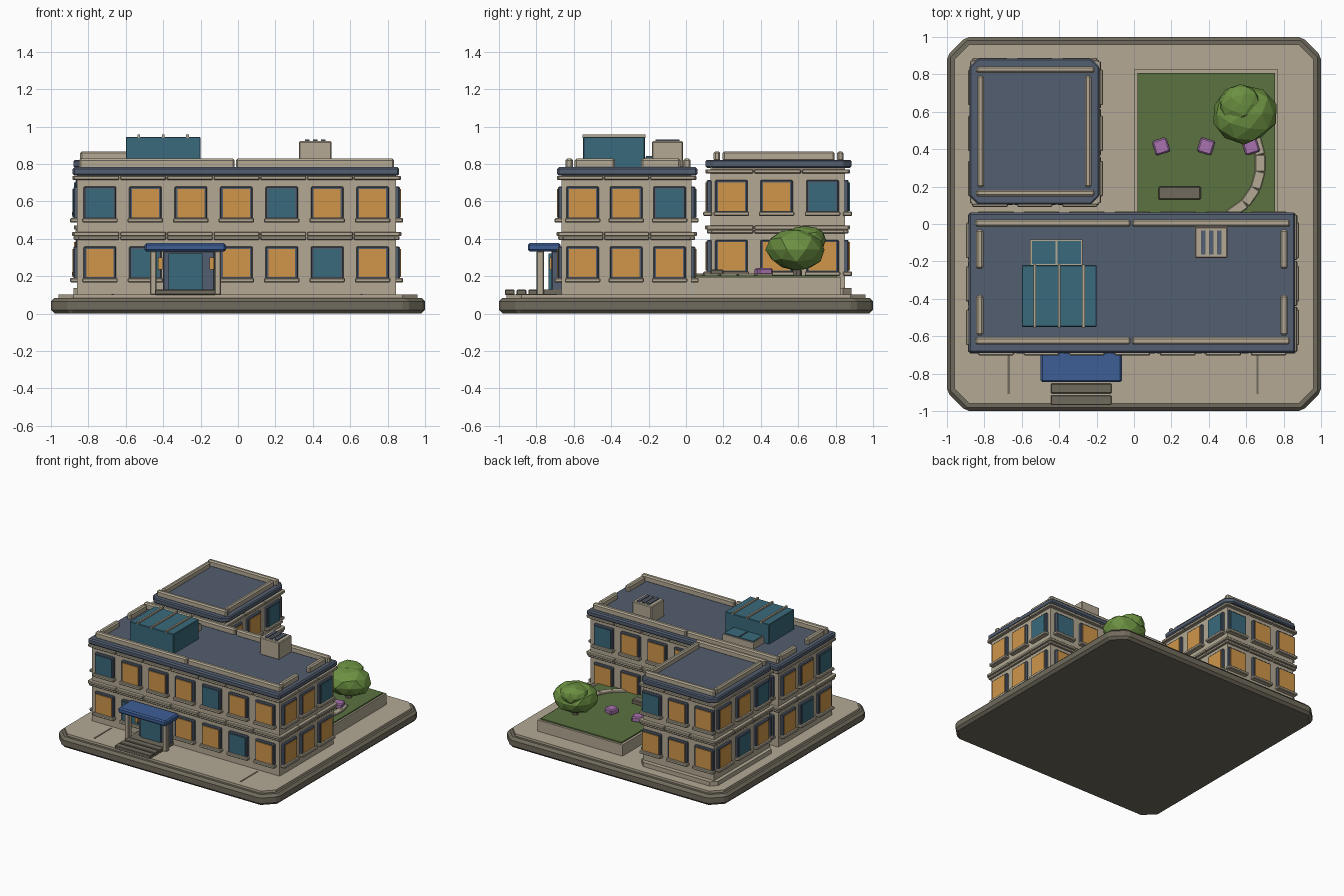
import bpy, bmesh, random
from math import hypot, atan2
from mathutils import Matrix, Vector

old = bpy.data.objects.get("Cube")
if old:
    bpy.data.objects.remove(old, do_unlink=True)
random.seed(4)


def material(name, hex_code):
    srgb = [int(hex_code[i:i + 2], 16) / 255 for i in (0, 2, 4)]
    col = [c / 12.92 if c < 0.04045 else ((c + 0.055) / 1.055) ** 2.4 for c in srgb] + [1]
    m = bpy.data.materials.new(name)
    m.use_nodes = True
    m.diffuse_color = col
    bsdf = m.node_tree.nodes["Principled BSDF"]
    bsdf.inputs["Base Color"].default_value = col
    bsdf.inputs["Roughness"].default_value = 0.8
    return m


STONE = material("pale stone", "b3a994")
DARK = material("dark stone", "716b5d")
SLATE = material("slate blue", "535e70")
TEAL = material("teal glass", "396a7b")
AMBER = material("lit window", "d0964a")
BLUE = material("canopy blue", "3e5f97")
GRASS = material("grass green", "5b7240")
LEAF = material("leaf green", "6c9142")
PINK = material("flower pink", "a974b0")


def finish(name, mat, bm, bevel=0.0):
    me = bpy.data.meshes.new(name)
    bm.to_mesh(me)
    bm.free()
    me.materials.append(mat)
    ob = bpy.data.objects.new(name, me)
    bpy.context.collection.objects.link(ob)
    if bevel:
        mod = ob.modifiers.new("soft edge", "BEVEL")
        mod.width, mod.segments, mod.limit_method = bevel, 1, "ANGLE"
    return ob


def add_box(bm, x, y, z, turn=0.0):
    """Box from (min, max) ranges, optionally turned about its own centre."""
    mid = Vector([(a + b) / 2 for a, b in (x, y, z)])
    size = [abs(b - a) for a, b in (x, y, z)]
    mat = Matrix.Translation(mid) @ Matrix.Rotation(turn, 4, "Z") @ Matrix.Diagonal(size + [1])
    return bmesh.ops.create_cube(bm, size=1, matrix=mat)["verts"]


def boxes(name, mat, items, bevel=0.0):
    bm = bmesh.new()
    for it in items:
        add_box(bm, *it)
    return finish(name, mat, bm, bevel)


def slab(name, mat, x, y, z, chamfer, bevel=0.0):
    """Flat slab with chamfered plan corners."""
    bm = bmesh.new()
    add_box(bm, x, y, z)
    uprights = [e for e in bm.edges if abs(e.verts[0].co.z - e.verts[1].co.z) > 1e-4]
    bmesh.ops.bevel(bm, geom=uprights, offset=chamfer, segments=1, affect="EDGES")
    return finish(name, mat, bm, bevel)


def block(name, x, y, z, across, deep, door_slot=None):
    """Two-storey block: walls, string courses, windows and sills on all four sides."""
    boxes(name + "_walls", STONE, [(x, y, z)])
    frames, lit, teal, sills, bands = [], [], [], [], []
    # side: columns, lowest teal column, span, mapping from (along, out, z) ranges to a box
    sides = {
        "front": (across, 0, x, lambda a, o, h: (a, (y[0] - o[1], y[0] - o[0]), h)),
        "back": (across, 2, x, lambda a, o, h: (a, (y[1] + o[0], y[1] + o[1]), h)),
        "left": (deep, 2, y, lambda a, o, h: ((x[1] + o[0], x[1] + o[1]), a, h)),
        "right": (deep, 0, y, lambda a, o, h: ((x[0] - o[1], x[0] - o[0]), a, h)),
    }
    for side, (cols, start, span, put) in sides.items():
        for floor in (0, 1):
            sill_z = z[0] + 0.085 + 0.32 * floor
            for i, c in enumerate(cols):
                if side == "front" and floor == 0 and i == door_slot:
                    continue
                frames.append(put((c - 0.087, c + 0.087), (-0.01, 0.02),
                                  (sill_z - 0.01, sill_z + 0.175)))
                glass = teal if (i - start - (1 - floor)) % 4 == 0 else lit
                glass.append(put((c - 0.072, c + 0.072), (0, 0.026),
                                 (sill_z + 0.01, sill_z + 0.162)))
                sills.append(put((c - 0.095, c + 0.095), (-0.01, 0.038),
                                 (sill_z - 0.018, sill_z + 0.006)))
        # string courses in short stone lengths
        lo, hi = span[0] - 0.022, span[1] + 0.022
        n = len(cols)
        for k in range(n):
            a = (lo + (hi - lo) * k / n + 0.003, lo + (hi - lo) * (k + 1) / n - 0.003)
            for low, high, out in ((0.295, 0.315, 0.016), (0.315, 0.337, 0.028), (0.615, 0.637, 0.026)):
                bands.append(put(a, (-0.01, out), (z[0] + low, z[0] + high)))
    boxes(name + "_window_frames", SLATE, frames, 0.006)
    boxes(name + "_lit_windows", AMBER, lit)
    boxes(name + "_teal_windows", TEAL, teal)
    boxes(name + "_sills", STONE, sills, 0.005)
    boxes(name + "_string_courses", STONE, bands, 0.004)


# Ground base
slab("base", DARK, (-1, 1), (-1, 1), (0, 0.085), 0.1, 0.02)
slab("paving", STONE, (-0.96, 0.96), (-0.96, 0.96), (0.08, 0.103), 0.08)
boxes("paving_joints", DARK, [((c - 0.006, c + 0.006), (-0.91, -0.69), (0.1, 0.106))
                              for c in (-0.67, 0.66)])

# Main block
cols7 = [-0.738 + 0.243 * i for i in range(7)]
block("main", (-0.86, 0.845), (-0.665, 0.03), (0.1, 0.745), cols7, [-0.553, -0.32, -0.088], 2)
boxes("main_roof", SLATE, [((-0.885, 0.862), (-0.69, 0.062), (0.738, 0.783))], 0.01)
rail = (0.775, 0.83)
parapet = []
for yc in (-0.625, 0.005):
    parapet += [(s, (yc - 0.02, yc + 0.02), rail) for s in ((-0.85, -0.018), (-0.012, 0.835))]
for xc in (-0.825, 0.802):
    parapet += [((xc - 0.02, xc + 0.02), s, rail) for s in ((-0.595, -0.38), (-0.24, -0.03))]
boxes("main_parapet", STONE, parapet, 0.01)

# Rear wing
slab("wing_plinth", STONE, (-0.88, -0.185), (0.105, 0.885), (0.1, 0.138), 0.045)
block("wing", (-0.85, -0.205), (0.13, 0.85), (0.135, 0.79), [-0.77, -0.53, -0.29], [0.243, 0.484, 0.73])
slab("wing_roof", SLATE, (-0.88, -0.185), (0.105, 0.885), (0.78, 0.823), 0.045, 0.008)
rail = (0.815, 0.868)
boxes("wing_parapet", STONE,
      [((-0.845, -0.21), (c - 0.018, c + 0.018), rail) for c in (0.165, 0.825)]
      + [((c - 0.018, c + 0.018), (0.195, 0.795), rail) for c in (-0.82, -0.245)], 0.01)

# Entrance
boxes("door_surround", SLATE, [((-0.4, -0.125), (-0.72, -0.65), (0.1, 0.335))], 0.005)
boxes("door_glass", TEAL, [((-0.372, -0.19), (-0.735, -0.7), (0.125, 0.322))])
boxes("door_lamps", AMBER, [((c - 0.012, c + 0.012), (-0.73, -0.66), (0.235, 0.3))
                            for c in (-0.415, -0.14)])
boxes("canopy_columns", STONE, [((c - 0.018, c + 0.018), (-0.8, -0.758), (0.1, 0.335))
                                for c in (-0.453, -0.108)], 0.006)
boxes("canopy", BLUE, [((-0.5, -0.065), (-0.846, -0.67), (0.332, 0.377))], 0.01)
boxes("entrance_steps", DARK, [((-0.445, -0.12), (c, c + 0.052), (0.1, 0.128))
                               for c in (-0.968, -0.905, -0.843)], 0.004)
boxes("door_landing", DARK, [((-0.445, -0.12), (-0.79, -0.66), (0.1, 0.128))])

# Rooftop skylight and its low annex
boxes("skylight", TEAL, [((-0.6, -0.2), (-0.55, -0.22), (0.78, 0.945))], 0.004)
boxes("skylight_ribs", STONE, [((c - 0.007, c + 0.007), (-0.553, -0.217), (0.94, 0.957))
                               for c in (-0.53, -0.4, -0.27)])
boxes("low_skylight", STONE, [((-0.555, -0.275), (-0.222, -0.083), (0.78, 0.835))])
boxes("low_skylight_panes", TEAL, [((c - 0.063, c + 0.063), (-0.213, -0.092), (0.83, 0.842))
                                   for c in (-0.483, -0.347)])

# Rooftop vent unit
boxes("vent_unit", STONE, [((0.325, 0.5), (-0.182, -0.015), (0.78, 0.922))], 0.006)
boxes("vent_slots", SLATE, [((c - 0.013, c + 0.013), (-0.162, -0.035), (0.918, 0.93))
                            for c in (0.37, 0.413, 0.456)])

# Raised garden
boxes("garden_wall", STONE, [((0, 0.77), (0.035, 0.825), (0.1, 0.195))])
boxes("lawn", GRASS, [((0.02, 0.755), (0.04, 0.808), (0.19, 0.205))])
boxes("flower_beds", PINK, [((c - 0.04, c + 0.04), (0.375, 0.455), (0.2, 0.244), 0.3 * s)
                            for c, s in ((0.145, 1), (0.385, -1), (0.625, 1))], 0.008)
boxes("bench", DARK, [((0.13, 0.357), (0.13, 0.2), (0.2, 0.237))], 0.006)

# Curved stone path
path = [(0.51, 0.05), (0.595, 0.11), (0.65, 0.19), (0.675, 0.28), (0.675, 0.37), (0.65, 0.46)]
stones = []
for (ax, ay), (bx, by) in zip(path, path[1:]):
    mx, my, half = (ax + bx) / 2, (ay + by) / 2, hypot(bx - ax, by - ay) / 2
    stones.append(((mx - half, mx + half), (my - 0.027, my + 0.027), (0.2, 0.216),
                   atan2(by - ay, bx - ax)))
boxes("path_stones", STONE, stones, 0.004)

# Tree
bm = bmesh.new()
bmesh.ops.create_cone(bm, cap_ends=True, segments=7, radius1=0.026, radius2=0.018, depth=0.14,
                      matrix=Matrix.Translation((0.59, 0.595, 0.26)))
finish("tree_trunk", DARK, bm)
bm = bmesh.new()
for cx, cy, cz, rx, ry, rz in ((0.59, 0.59, 0.342, 0.175, 0.16, 0.117),
                               (0.57, 0.64, 0.395, 0.115, 0.11, 0.075)):
    ball = bmesh.ops.create_icosphere(bm, subdivisions=2, radius=1)["verts"]
    for v in ball:
        k = random.uniform(0.93, 1.05)
        v.co = (cx + v.co.x * rx * k, cy + v.co.y * ry * k, cz + v.co.z * rz * k)
finish("tree_crown", LEAF, bm)
